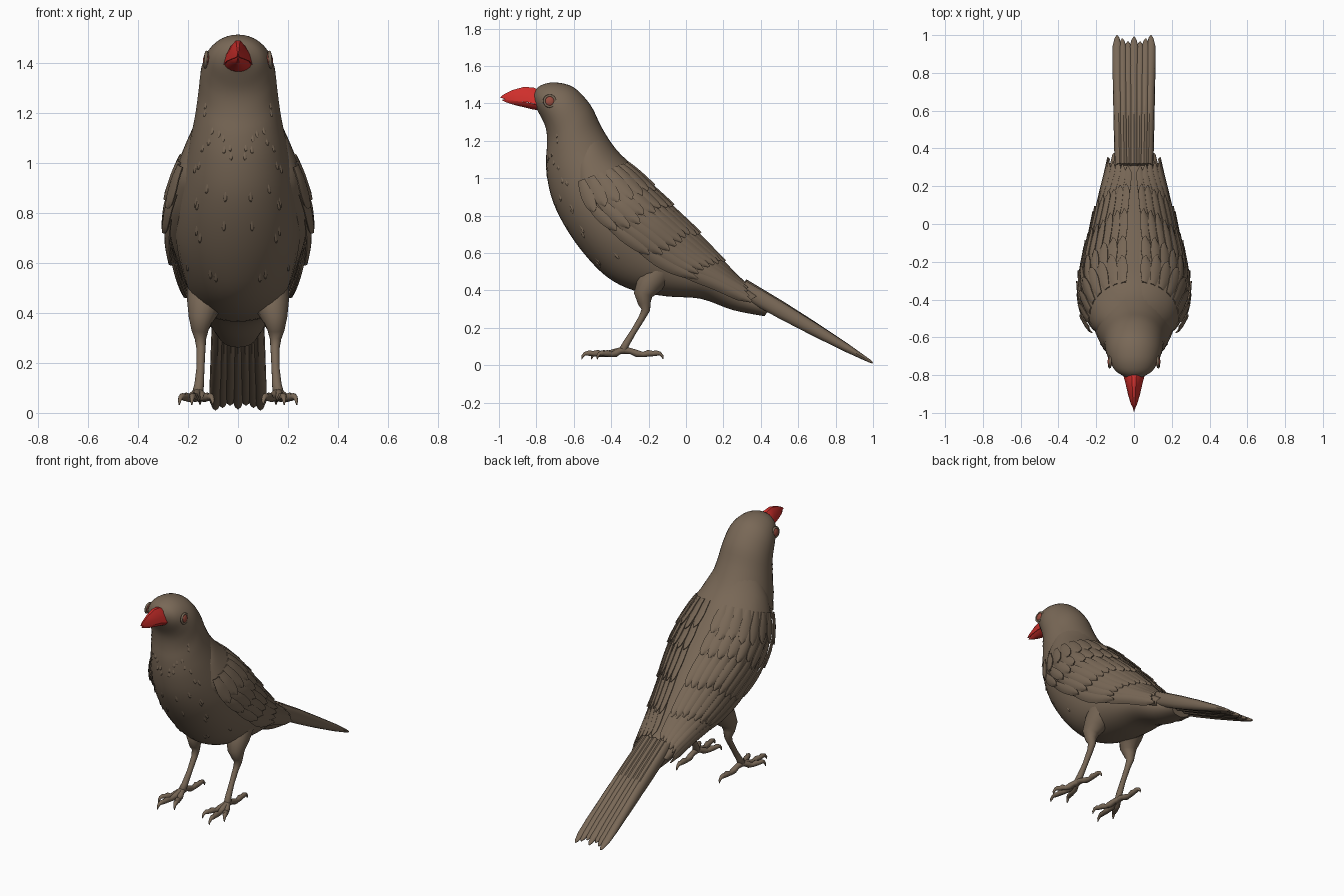
import bpy, bmesh, math, random
from mathutils import Vector as V

if "Cube" in bpy.data.objects:
    bpy.data.objects.remove(bpy.data.objects["Cube"])

random.seed(4)


def material(name, rgb):
    m = bpy.data.materials.new(name)
    m.diffuse_color = (*rgb, 1)
    m.use_nodes = True
    m.node_tree.nodes["Principled BSDF"].inputs["Base Color"].default_value = m.diffuse_color
    return m


BROWN = material("brown plumage", (0.19, 0.138, 0.094))
RED = material("beak red", (0.62, 0.028, 0.024))
EYE = material("eye red", (0.33, 0.075, 0.05))


def finish(obj, mat, mirror=False, thick=0, angle=40):
    obj.data.materials.append(mat)
    if thick:
        s = obj.modifiers.new("thickness", 'SOLIDIFY')
        s.thickness, s.offset = thick, 0
    if mirror:
        obj.modifiers.new("mirror", 'MIRROR').use_mirror_merge = False
    bpy.ops.object.select_all(action='DESELECT')
    obj.select_set(True)
    bpy.context.view_layer.objects.active = obj
    if obj.modifiers:
        bpy.ops.object.convert(target='MESH')
    bpy.ops.object.shade_smooth_by_angle(angle=math.radians(angle))


def to_object(bm, name, mat, **kw):
    bmesh.ops.recalc_face_normals(bm, faces=bm.faces)
    me = bpy.data.meshes.new(name)
    bm.to_mesh(me)
    bm.free()
    obj = bpy.data.objects.new(name, me)
    bpy.context.collection.objects.link(obj)
    finish(obj, mat, **kw)


def skin(bm, rows, closed):
    """Bridge rows of points; closed rows become a capped tube."""
    vs = [[bm.verts.new(p) for p in r] for r in rows]
    n = len(vs[0])
    for a, b in zip(vs, vs[1:]):
        for j in range(n if closed else n - 1):
            k = (j + 1) % n
            bm.faces.new((a[j], a[k], b[k], b[j]))
    if closed:
        bm.faces.new(vs[0])
        bm.faces.new(vs[-1])


def ellipse(c, u, v, n=12):
    return [c + u * math.cos(a) + v * math.sin(a)
            for a in (2 * math.pi * i / n for i in range(n))]


def tube(bm, pts, n=10):
    """Round limb through (x, y, z, radius) points."""
    ps = [V(p[:3]) for p in pts]
    rows = []
    for i, p in enumerate(ps):
        d = (ps[min(i + 1, len(ps) - 1)] - ps[max(i - 1, 0)]).normalized()
        u = d.cross(V((1, 0.1, 0))).normalized()
        rows.append(ellipse(p, u * pts[i][3], d.cross(u) * pts[i][3], n))
    skin(bm, rows, True)


# Body sections: back y, z / breast y, z / half width, from beak to rump
RINGS = [(-.81, 1.465, -.81, 1.39, .045), (-.775, 1.497, -.785, 1.345, .095),
         (-.70, 1.512, -.757, 1.29, .128), (-.60, 1.485, -.745, 1.24, .148),
         (-.51, 1.39, -.743, 1.18, .158), (-.45, 1.27, -.748, 1.10, .172),
         (-.37, 1.15, -.742, 1.0, .195), (-.26, 1.045, -.71, .87, .222),
         (-.15, .93, -.64, .73, .245), (-.05, .825, -.54, .59, .25),
         (.05, .72, -.42, .47, .228), (.13, .63, -.28, .40, .203),
         (.2, .55, -.1, .368, .175), (.28, .46, .08, .355, .135),
         (.38, .385, .25, .295, .10), (.47, .335, .42, .262, .07)]


def section(t):
    t = max(0, min(t, len(RINGS) - 1.0001))
    i, f = int(t), t - int(t)
    p0, p1, p2, p3 = (RINGS[max(0, min(i + k, len(RINGS) - 1))] for k in (-1, 0, 1, 2))
    return [b + .5 * f * (c - a + f * (2 * a - 5 * b + 4 * c - d + f * (3 * (b - c) + d - a)))
            for a, b, c, d in zip(p0, p1, p2, p3)]


def surf(t, deg, off=0.0):
    """Point on the body at station t, angle from the spine, raised by off."""
    ty, tz, by, bz, w = section(t)
    c, h = V((0, (ty + by) / 2, (tz + bz) / 2)), V((0, (ty - by) / 2, (tz - bz) / 2))
    s, k = math.sin(math.radians(deg)), math.cos(math.radians(deg))
    nrm = (V((s / w, 0, 0)) + h * (k / h.length_squared)).normalized()
    return c + h * k + V((w * s, 0, 0)) + nrm * off


bm = bmesh.new()
skin(bm, [[surf(i / 4, a * 10) for a in range(36)] for i in range(61)], True)
to_object(bm, "body", BROWN)

# Wing thickness and lower edge by station
STOPS = [5.2, 6, 7, 8, 9, 10, 12, 13, 14.5]
RAISE = [0, .018, .036, .042, .034, .028, .026, .034, .036]
LOWER = [70, 98, 116, 112, 102, 96, 92, 92, 88]


def lerp(table, t):
    for i in range(len(STOPS) - 1):
        if t <= STOPS[i + 1]:
            f = max(0, (t - STOPS[i]) / (STOPS[i + 1] - STOPS[i]))
            return table[i] + (table[i + 1] - table[i]) * f
    return table[-1]


def wing_off(t, deg):
    return lerp(RAISE, t) * min(1, max(0, deg / 60)) ** 1.3


def feather(bm, t0, t1, d0, d1, half, lift, tilt=.005, base=wing_off):
    """Rounded blade lying over the body surface, with its tip raised."""
    rows = []
    for i in range(11):
        s = i / 10
        t, d = t0 + (t1 - t0) * s, d0 + (d1 - d0) * s
        sec = section(t)
        rad = (sec[4] + math.hypot(sec[0] - sec[2], sec[1] - sec[3]) / 2) / 2
        wid = math.degrees(half / rad) * (.6 + .4 * min(1, 2 * s)) * math.sqrt(max(.01, 1 - s ** 5))
        rows.append([surf(t, d + j * wid, base(t, d + j * wid) - .006 + (lift + .006) * s
                          + .005 * (1 - j * j) - tilt * j) for j in (-1, -.5, 0, .5, 1)])
    skin(bm, rows, False)


# Smooth wing shell hugging each side
bm = bmesh.new()
rows = []
for i in range(36):
    t = 5.2 + 8.9 * i / 35
    low = lerp(LOWER, t)
    rows.append([surf(t, low * v / 16, wing_off(t, low * v / 16) * (1 - (v / 16) ** 10)
                      - .012 * (v / 16) ** 12 - .003) for v in range(17)])
skin(bm, rows, False)
to_object(bm, "wing", BROWN, mirror=True)

# Overlapping rows: start, length, count, half width, tip lift
bm = bmesh.new()
for t0, length, count, half, lift in [(10, 3.2, 7, .030, .004), (9, 2.9, 9, .028, .009),
                                      (8.2, 1.9, 10, .027, .012), (7.4, 1.3, 9, .028, .011),
                                      (6.6, 1.2, 8, .03, .008)]:
    for k in range(count):
        f = (k + .5) / count
        t1 = t0 + length + random.uniform(-.15, .15) + (.9 * f if t0 > 9.5 else 0)
        low0, low1 = lerp(LOWER, t0), lerp(LOWER, t1)
        feather(bm, t0, t1, 10 + f * (low0 - 12), 8 + f * (low1 - 8), half, lift)
to_object(bm, "wing_feathers", BROWN, mirror=True, thick=.006)

# Faint feather marks on breast and neck
bm = bmesh.new()
for k in range(22):
    t, d = random.uniform(3.5, 9.5), random.uniform(122, 172)
    feather(bm, t, t + .35, d, d, .008, .002, .002, lambda t, d: -.003)
to_object(bm, "breast_feathers", BROWN, mirror=True, thick=.003)

# Tail: long lens-shaped feathers side by side
bm = bmesh.new()
for x, tip, dz in [(0, .99, .006), (.032, .965, -.002), (.062, .98, .003), (.09, .998, -.004)]:
    for sx in ((1, -1) if x else (1,)):
        rows = []
        for s, w, h in [(0, .026, .045), (.3, .027, .042), (.55, .027, .034), (.8, .027, .022),
                        (.92, .024, .013), (.98, .013, .008), (1, .004, .004)]:
            y = .30 + (tip - .30) * s
            rows.append(ellipse(V((sx * x * (.85 + .15 * s), y, .012 + (1 - y) * .575 + dz * (1 - s))),
                                V((w, 0, 0)), V((0, .5, .87)) * h))
        skin(bm, rows, True)
to_object(bm, "tail_feathers", BROWN)

# Legs
bm = bmesh.new()
tube(bm, [(.12, -.15, .50, .085), (.135, -.20, .43, .07), (.148, -.23, .375, .05),
          (.152, -.222, .33, .034), (.15, -.215, .295, .023), (.148, -.235, .255, .018),
          (.15, -.28, .18, .016), (.155, -.32, .115, .019), (.16, -.335, .085, .022),
          (.16, -.34, .068, .012)], 14)
to_object(bm, "leg", BROWN, mirror=True, angle=60)

# Toes with knuckles and hooked claws
bm = bmesh.new()
base = V((.16, -.33, .08))
for ex, ey in [(.235, -.475), (.185, -.558), (.10, -.505), (.152, -.122)]:
    d = V((ex - base.x, ey - base.y, 0))
    tube(bm, [(*(base + d * s + V((0, 0, z - .08))), r) for s, z, r in
              [(0, .08, .02), (.17, .075, .016), (.33, .062, .019), (.48, .057, .014),
               (.62, .064, .018), (.74, .062, .014), (.82, .065, .015), (.92, .062, .010),
               (.98, .048, .007), (1, .032, .002)]], 8)
to_object(bm, "toes", BROWN, mirror=True, angle=60)


# Beak halves: stations of y, outer z, parting z, half width
def beak(name, stations):
    bm = bmesh.new()
    rows = []
    for y, out, part, w in stations:
        rows.append([V((w * px, y + .025 * abs(px), part + (out - part) * pz)) for px, pz in
                     [(-1, 0), (-.85, .4), (-.5, .78), (-.2, .97), (.2, .97), (.5, .78), (.85, .4), (1, 0)]])
    skin(bm, rows, True)
    to_object(bm, name, RED, angle=35)


beak("upper_beak", [(-1, 1.432, 1.424, .004), (-.98, 1.448, 1.418, .016), (-.93, 1.474, 1.412, .031),
                    (-.87, 1.491, 1.406, .045), (-.82, 1.487, 1.392, .058), (-.785, 1.47, 1.38, .066)])
beak("lower_beak", [(-.992, 1.418, 1.423, .004), (-.965, 1.405, 1.417, .018), (-.92, 1.39, 1.411, .031),
                    (-.87, 1.378, 1.405, .042), (-.82, 1.366, 1.391, .054), (-.785, 1.362, 1.379, .062)])

# Eyes with raised lids
pos = surf(1.95, 85)
out = (surf(1.95, 85, .1) - pos).normalized()
rot = out.to_track_quat('Z', 'Y').to_euler()
bpy.ops.mesh.primitive_uv_sphere_add(segments=20, ring_count=12, radius=.027, location=pos, rotation=rot)
eye = bpy.context.object
eye.scale.z = .5
bpy.ops.mesh.primitive_torus_add(major_segments=24, minor_segments=8, major_radius=.029,
                                 minor_radius=.007, location=pos + out * .002, rotation=rot)
lid = bpy.context.object
for obj, name, mat in ((eye, "eye", EYE), (lid, "eyelid", BROWN)):
    obj.name = name
    bpy.ops.object.select_all(action='DESELECT')
    obj.select_set(True)
    bpy.context.view_layer.objects.active = obj
    bpy.ops.object.transform_apply(location=True, rotation=True, scale=True)
    finish(obj, mat, mirror=True, angle=60)
